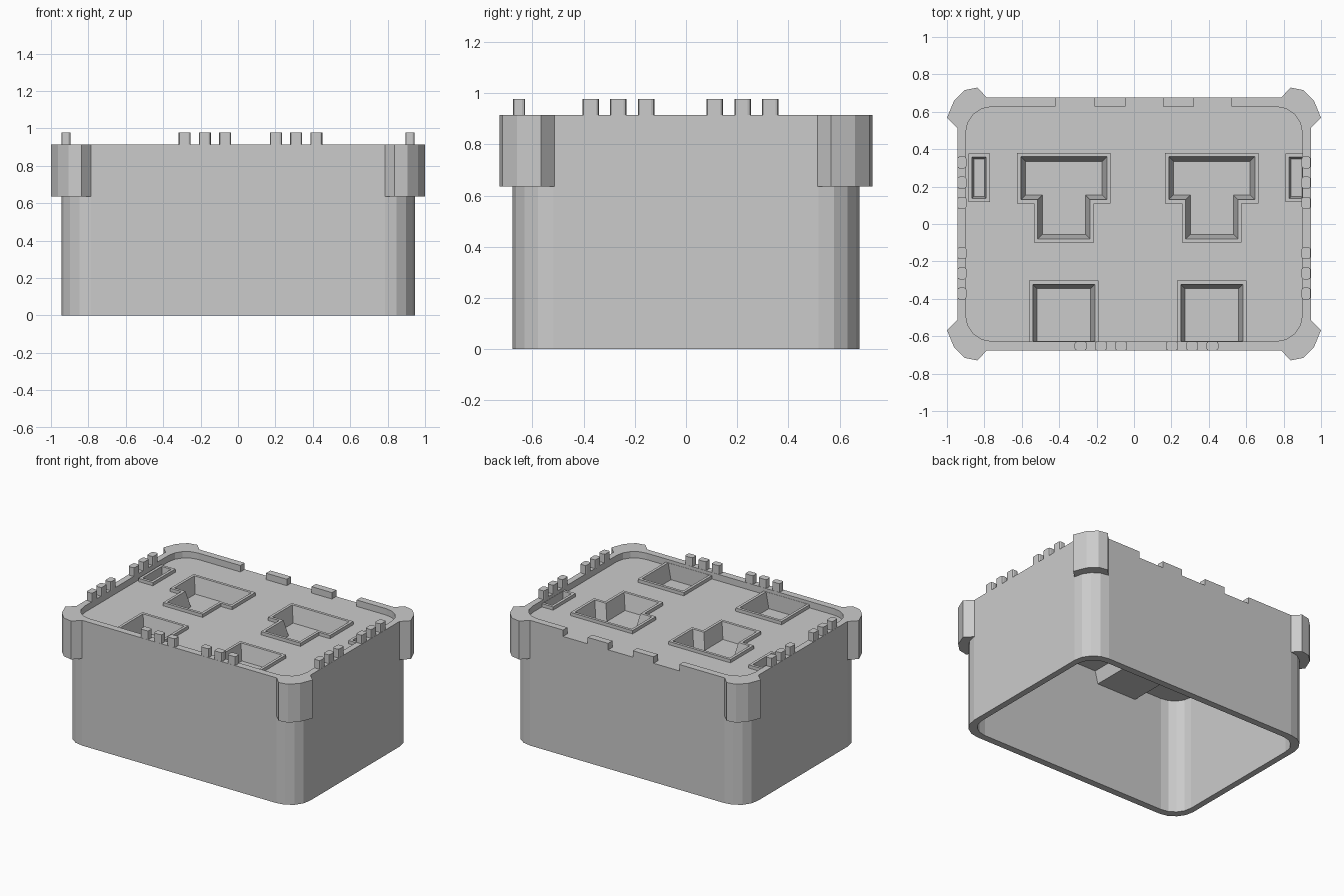
import bpy, bmesh, math

if "Cube" in bpy.data.objects:
    bpy.data.objects.remove(bpy.data.objects["Cube"])

TOP, DECK, CEIL = 0.915, 0.868, 0.845
COLLAR, FLOOR = 0.892, 0.775


def loft(name, rings):
    """Closed solid through outlines [(points, z), ...] from bottom to top."""
    bm = bmesh.new()
    loops = [[bm.verts.new((x, y, z)) for x, y in pts] for pts, z in rings]
    n = len(loops[0])
    bm.faces.new(loops[0][::-1])
    bm.faces.new(loops[-1])
    for a, b in zip(loops, loops[1:]):
        for i in range(n):
            j = (i + 1) % n
            bm.faces.new((a[i], a[j], b[j], b[i]))
    bmesh.ops.recalc_face_normals(bm, faces=bm.faces)
    mesh = bpy.data.meshes.new(name)
    bm.to_mesh(mesh)
    bm.free()
    ob = bpy.data.objects.new(name, mesh)
    bpy.context.collection.objects.link(ob)
    return ob


def rect(x0, x1, y0, y1):
    return [(x0, y0), (x1, y0), (x1, y1), (x0, y1)]


def rounded(hx, hy, r, seg=4):
    pts = []
    for k, (sx, sy) in enumerate([(1, 1), (-1, 1), (-1, -1), (1, -1)]):
        for i in range(seg + 1):
            a = math.pi / 2 * (k + i / seg)
            pts.append((sx * (hx - r) + r * math.cos(a), sy * (hy - r) + r * math.sin(a)))
    return pts


def combine(target, tool, op):
    """Apply a boolean and discard its tool."""
    mod = target.modifiers.new("bool", 'BOOLEAN')
    mod.object, mod.operation, mod.solver = tool, op, 'EXACT'
    bpy.context.view_layer.objects.active = target
    bpy.ops.object.modifier_apply(modifier=mod.name)
    bpy.data.objects.remove(tool)


# Case body with four corner guards
case = loft("case", [(rounded(0.945, 0.677, 0.16), 0), (rounded(0.945, 0.677, 0.16), TOP)])
guard = [(0.76, 0.65), (0.785, 0.675), (0.838, 0.729), (0.905, 0.716), (0.962, 0.66),
         (1.0, 0.567), (0.945, 0.513), (0.92, 0.488)]
for sx in (-1, 1):
    for sy in (-1, 1):
        pts = [(sx * x, sy * y) for x, y in guard]
        if sx * sy > 0:
            pts.reverse()
        combine(case, loft("corner_guard", [(pts, 0.635), (pts, TOP)]), 'UNION')

# Hollow underside and recessed deck
inner = rounded(0.9, 0.627, 0.14)
combine(case, loft("cavity", [(inner, -0.1), (inner, CEIL)]), 'DIFFERENCE')
combine(case, loft("recess", [(inner, DECK), (inner, 1.1)]), 'DIFFERENCE')

# Gaps in the back rim, leaving two small blocks
for x0, x1 in ((-0.42, -0.212), (-0.045, 0.155), (0.32, 0.52)):
    gap = rect(x0, x1, 0.6, 0.75)
    combine(case, loft("rim_gap", [(gap, DECK), (gap, 1.1)]), 'DIFFERENCE')


# Pocket outlines, d = inset from the collar edge
def tee(cx, d, cut):
    w, s, t, m, b = 0.25 - d, 0.16 - d, 0.38 - d, 0.11 + d, -0.1 + d
    return [(cx - s, b), (cx + s, b), (cx + s, m), (cx + w, m),
            (cx + w, t), (cx - w, t), (cx - w, m), (cx - s, m)]


def square(cx, d, cut):
    return rect(cx - 0.186 + d, cx + 0.186 - d, -0.625 if cut else -0.65, -0.303 - d)


def slot(cx, d, cut):
    right = min(cx + 0.058 - d, 0.898 if cut else 0.92)
    return rect(cx - 0.058 + d, right, 0.117 + d, 0.377 - d)


pockets = [(tee, -0.375, 0.045), (tee, 0.416, 0.045), (square, -0.375, 0.043),
           (square, 0.416, 0.043), (slot, -0.828, 0.03), (slot, 0.868, 0.03)]
for shape, cx, d in pockets:
    combine(case, loft("pocket_body", [(shape(cx, d - 0.018, False), FLOOR - 0.02),
                                       (shape(cx, 0, False), CEIL + 0.01),
                                       (shape(cx, 0, False), COLLAR)]), 'UNION')
for shape, cx, d in pockets:
    combine(case, loft("pocket_hole", [(shape(cx, d, True), FLOOR),
                                       (shape(cx, 0.02, True), COLLAR),
                                       (shape(cx, 0.02, True), 1.0)]), 'DIFFERENCE')


# Small pegs standing on the front and side rims
def peg(name, cx, cy, hx, hy):
    pts = [(cx + x, cy + y) for x, y in rounded(hx, hy, 0.012, 2)]
    loft(name, [(pts, TOP - 0.002), (pts, 0.978)])


for x in (-0.285, -0.177, -0.069, 0.203, 0.311, 0.419):
    peg("front_peg", x, -0.652, 0.032, 0.024)
for side in (-1, 1):
    for y in (-0.372, -0.264, -0.156, 0.113, 0.221, 0.329):
        peg("side_peg", side * 0.92, y, 0.024, 0.032)
